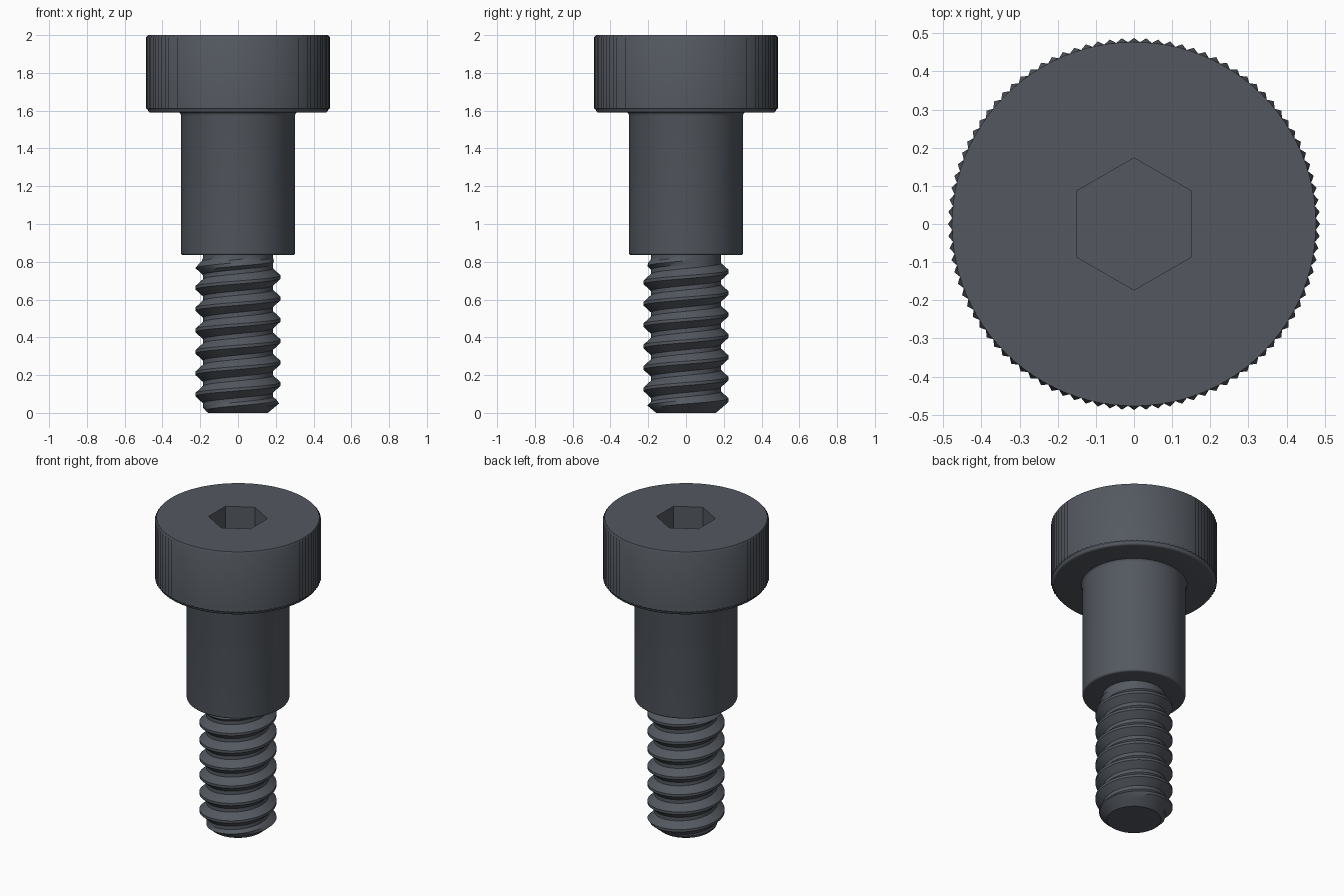
import bpy, bmesh
from math import pi, cos, sin, radians

if "Cube" in bpy.data.objects:
    bpy.data.objects.remove(bpy.data.objects["Cube"], do_unlink=True)

steel = bpy.data.materials.new("dark_steel")
steel.use_nodes = True
steel.diffuse_color = (0.088, 0.099, 0.117, 1)
steel.node_tree.nodes["Principled BSDF"].inputs["Base Color"].default_value = steel.diffuse_color


def ring(bm, count, radius, z, ripple=0.0, turn=0.0):
    """Circle of vertices; every second one is pushed in by ripple."""
    verts = []
    for i in range(count):
        a = turn + 2 * pi * i / count
        r = radius - ripple * (i % 2)
        verts.append(bm.verts.new((r * cos(a), r * sin(a), z)))
    return verts


def skin(bm, low, high):
    n = len(low)
    for i in range(n):
        j = (i + 1) % n
        bm.faces.new((low[i], low[j], high[j], high[i]))


def finish(bm, name, limit, level_only=False):
    """Smooth shading, with edges beyond the limit kept sharp."""
    bmesh.ops.recalc_face_normals(bm, faces=bm.faces[:])
    for f in bm.faces:
        f.smooth = True
    for e in bm.edges:
        level = abs(e.verts[0].co.z - e.verts[1].co.z) < 1e-5
        if len(e.link_faces) == 2 and (level or not level_only):
            e.smooth = e.calc_face_angle(0) < radians(limit)
    mesh = bpy.data.meshes.new(name)
    bm.to_mesh(mesh)
    bm.free()
    mesh.materials.append(steel)
    obj = bpy.data.objects.new(name, mesh)
    bpy.context.collection.objects.link(obj)
    return obj


def fillet(radius, z, size, start, steps=4):
    """Quarter-round points (radius, z) about a centre."""
    return [(radius + size * cos(start + pi / 2 * k / steps),
             z + size * sin(start + pi / 2 * k / steps)) for k in range(steps + 1)]


# Knurled head with a hexagonal socket
bm = bmesh.new()
TEETH = 96
rings = [ring(bm, TEETH * 2, r, z) for r, z in fillet(0.462, 1.605, 0.015, -pi / 2)]
rings.append(ring(bm, TEETH * 2, 0.488, 1.612, 0.011))
rings.append(ring(bm, TEETH * 2, 0.488, 1.988, 0.011))
rings.append(ring(bm, TEETH * 2, 0.477, 2.0))
for low, high in zip(rings, rings[1:]):
    skin(bm, low, high)
bm.faces.new(rings[0])
apothem, depth = 0.15, 0.23
corner = apothem / cos(pi / 6)
mouth = ring(bm, 6, corner, 2.0, turn=pi / 6)
floor = ring(bm, 6, corner, 2.0 - depth, turn=pi / 6)
skin(bm, floor, mouth)
bm.faces.new(floor)
rim = [e for e in bm.edges if e.is_boundary]
bmesh.ops.triangle_fill(bm, edges=rim, use_beauty=True)
head = finish(bm, "knurled_head", 30, level_only=True)
# Socket walls are flat with crisp corners
for p in head.data.polygons:
    if all((head.data.vertices[v].co.xy.length < corner + 0.01) for v in p.vertices):
        p.use_smooth = False

# Plain shoulder with a rounded lower edge and a small fillet under the head
bm = bmesh.new()
profile = [(0.15, 0.835)] + fillet(0.29, 0.847, 0.012, -pi / 2)
profile += [(0.302, 1.575), (0.305, 1.585), (0.313, 1.592)]
rings = [ring(bm, 96, r, z) for r, z in profile]
for low, high in zip(rings, rings[1:]):
    skin(bm, low, high)
bm.faces.new(rings[0])
bm.faces.new(rings[-1])
finish(bm, "shoulder", 40)

# Helical thread, tapered at the tip and running out into the neck
PITCH, MINOR, MAJOR, TOP, COLS = 0.1132, 0.185, 0.226, 0.86, 72
MID = (MINOR + MAJOR) / 2
tooth = [(0, MINOR), (0.1, MINOR), (0.2, MINOR), (0.365, MID),
         (0.53, MAJOR), (0.67, MAJOR), (0.835, MID)]
bm = bmesh.new()
columns = []
for i in range(COLS + 1):
    a = 2 * pi * i / COLS
    column = []
    for k in range(-2, 10):
        for t, r in tooth:
            z = (k + t + i / COLS) * PITCH - 0.028
            z = min(max(z, 0.0), TOP)
            r = min(r, 0.158 + 1.2 * z, MINOR + max(0.0, 0.81 - z))
            column.append(bm.verts.new((r * cos(a), r * sin(a), z)))
    columns.append(column)
for left, right in zip(columns, columns[1:]):
    for j in range(len(left) - 1):
        bm.faces.new((left[j], right[j], right[j + 1], left[j + 1]))
bmesh.ops.remove_doubles(bm, verts=bm.verts[:], dist=1e-5)
bmesh.ops.holes_fill(bm, edges=[e for e in bm.edges if e.is_boundary], sides=0)
finish(bm, "threaded_shank", 30)
